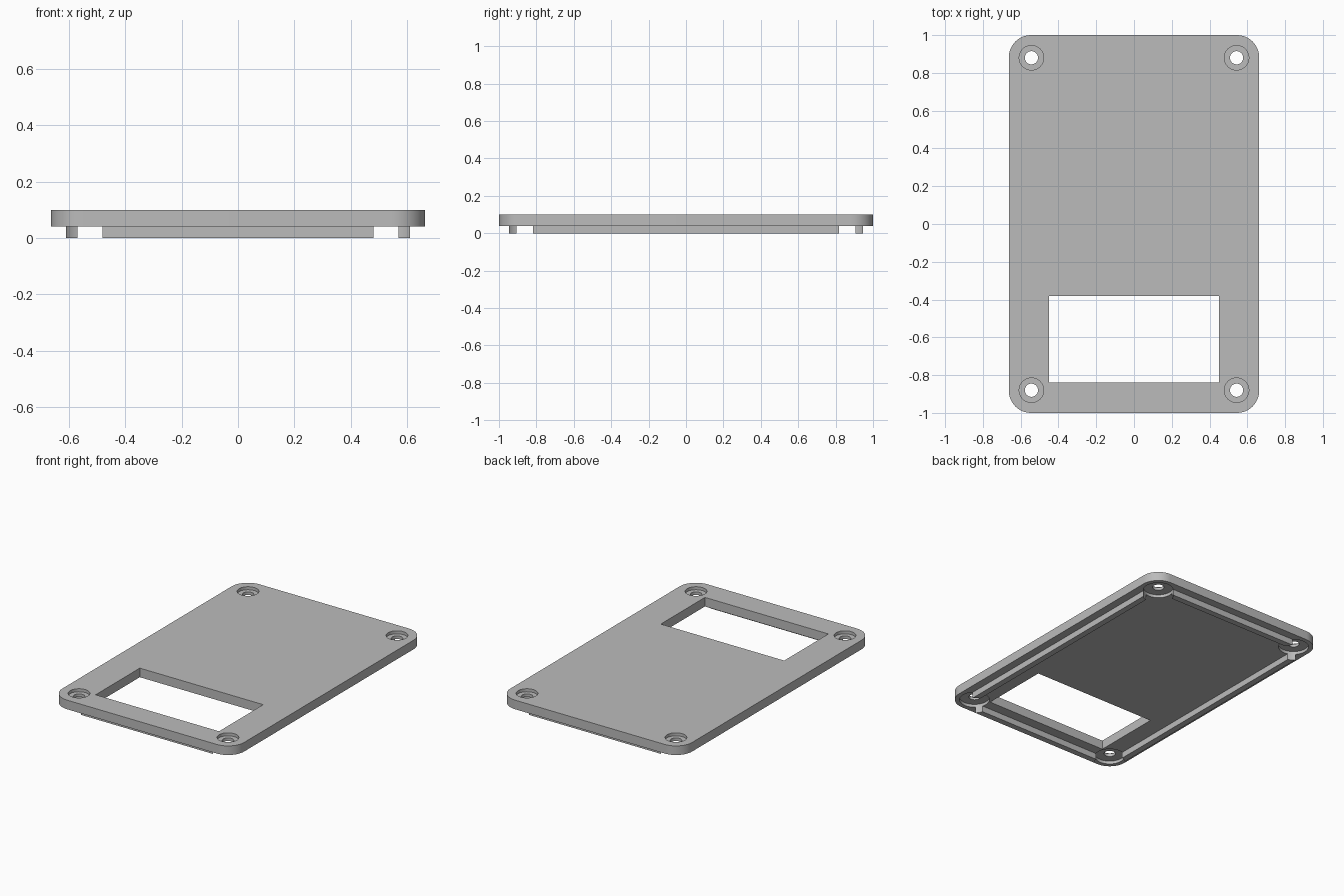
import bpy, bmesh
from math import sin, cos, pi

cube = bpy.data.objects.get("Cube")
if cube:
    bpy.data.objects.remove(cube, do_unlink=True)

grey = bpy.data.materials.new("plain_grey")
grey.use_nodes = True
colour = (0.5, 0.5, 0.5, 1)
grey.diffuse_color = colour
grey.node_tree.nodes["Principled BSDF"].inputs["Base Color"].default_value = colour

HALF_X, HALF_Y = 0.663, 1.0
CORNER = 0.118
HOLE_X, HOLE_Y = 0.543, 0.88
BASE, TOP = 0.04, 0.10


def prism(name, outline, z0, z1):
    """Extrude a closed xy outline from z0 to z1."""
    bm = bmesh.new()
    face = bm.faces.new([bm.verts.new((x, y, z0)) for x, y in outline])
    grown = bmesh.ops.extrude_face_region(bm, geom=[face])["geom"]
    verts = [v for v in grown if isinstance(v, bmesh.types.BMVert)]
    bmesh.ops.translate(bm, verts=verts, vec=(0, 0, z1 - z0))
    bmesh.ops.recalc_face_normals(bm, faces=bm.faces[:])
    mesh = bpy.data.meshes.new(name)
    bm.to_mesh(mesh)
    bm.free()
    mesh.materials.append(grey)
    obj = bpy.data.objects.new(name, mesh)
    bpy.context.collection.objects.link(obj)
    return obj


def rectangle(x0, x1, y0, y1):
    return [(x0, y0), (x1, y0), (x1, y1), (x0, y1)]


def arc(cx, cy, r, start, sweep, steps):
    return [(cx + r * cos(start + sweep * i / steps),
             cy + r * sin(start + sweep * i / steps)) for i in range(steps)]


def rounded_rectangle(hx, hy, r, steps=12):
    points = []
    for i, (sx, sy) in enumerate([(1, 1), (-1, 1), (-1, -1), (1, -1)]):
        points += arc(sx * (hx - r), sy * (hy - r), r, i * pi / 2, pi / 2, steps)
        end = (i + 1) * pi / 2
        points.append((sx * (hx - r) + r * cos(end), sy * (hy - r) + r * sin(end)))
    return points


def cut(target, cutter):
    mod = target.modifiers.new("cut", 'BOOLEAN')
    mod.operation = 'DIFFERENCE'
    mod.solver = 'EXACT'
    mod.object = cutter
    bpy.ops.object.select_all(action='DESELECT')
    bpy.context.view_layer.objects.active = target
    target.select_set(True)
    bpy.ops.object.modifier_apply(modifier=mod.name)


# Cover plate and the locating ribs beneath it
plate = prism("cover_plate", rounded_rectangle(HALF_X, HALF_Y, CORNER), BASE, TOP)
ribs = []
for side, s in (("left", 1), ("right", -1)):
    xs = sorted((s * 0.57, s * 0.61))
    ribs.append(prism(side + "_rib", rectangle(*xs, -HOLE_Y, HOLE_Y), 0, BASE))
for side, s in (("back", 1), ("front", -1)):
    ys = sorted((s * 0.907, s * 0.947))
    ribs.append(prism(side + "_rib", rectangle(-HOLE_X, HOLE_X, *ys), 0, BASE))

# Display window
cutters = [prism("window_cutter", rectangle(-0.45, 0.45, -0.84, -0.38), -0.1, 0.2)]
cut(plate, cutters[0])

# Screw holes: through hole, recess on top, boss clearance underneath
for sx in (-1, 1):
    for sy in (-1, 1):
        for name, r, z0, z1 in (("screw_hole", 0.035, -0.1, 0.2),
                                ("screw_recess", 0.065, 0.08, 0.2),
                                ("boss_pocket", 0.092, -0.1, 0.06)):
            circle = arc(sx * HOLE_X, sy * HOLE_Y, r, 0, 2 * pi, 48)
            cutter = prism(name + "_cutter", circle, z0, z1)
            cutters.append(cutter)
            cut(plate, cutter)
            if name == "boss_pocket":
                for rib in ribs:
                    cut(rib, cutter)

for cutter in cutters:
    bpy.data.objects.remove(cutter, do_unlink=True)

# Smooth the round walls, keep the edges crisp
bpy.ops.object.select_all(action='DESELECT')
for obj in [plate] + ribs:
    obj.select_set(True)
bpy.context.view_layer.objects.active = plate
bpy.ops.object.shade_smooth_by_angle(angle=pi / 6)
